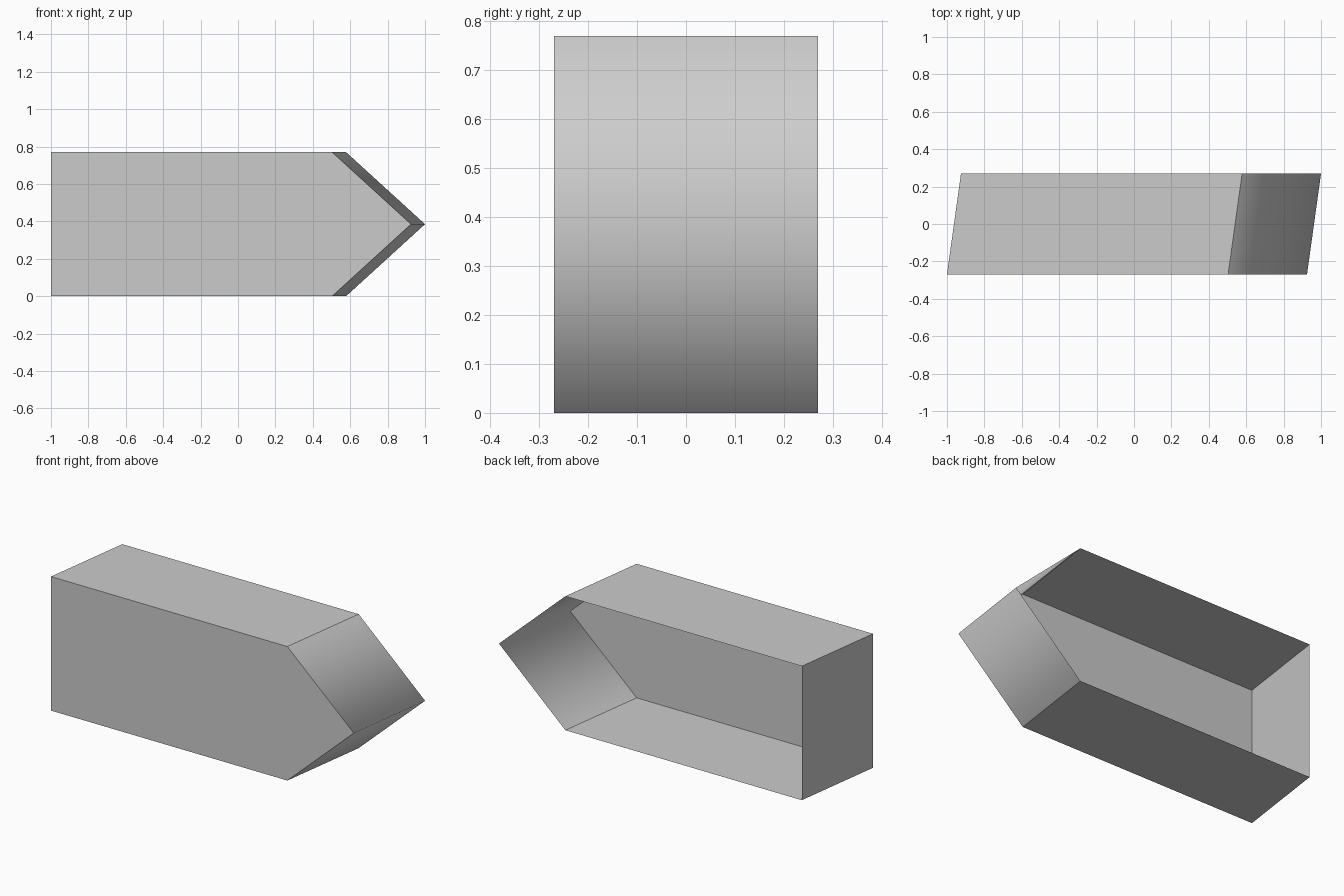
import bpy, bmesh
from mathutils import Vector

cube = bpy.data.objects.get("Cube")
if cube:
    bpy.data.objects.remove(cube, do_unlink=True)

grey = bpy.data.materials.new("light_grey")
grey.use_nodes = True
colour = (0.6, 0.6, 0.6, 1)
grey.diffuse_color = colour
grey.node_tree.nodes["Principled BSDF"].inputs["Base Color"].default_value = colour

DEPTH, HEIGHT, SHEAR = 0.54, 0.77, 0.075
SHOULDER, TIP = 0.503, 0.925

# Pointed front panel, counter-clockwise from the front
profile = [(-1, 0), (SHOULDER, 0), (TIP, HEIGHT / 2), (SHOULDER, HEIGHT), (-1, HEIGHT)]
bm = bmesh.new()
front = bm.faces.new([bm.verts.new((x, -DEPTH / 2, z)) for x, z in profile])

# Thin side walls swept back at a slant, leaving the back open
swept = bmesh.ops.extrude_edge_only(bm, edges=list(front.edges))
bmesh.ops.translate(bm, vec=Vector((SHEAR, DEPTH, 0)),
                    verts=[g for g in swept["geom"] if isinstance(g, bmesh.types.BMVert)])
bmesh.ops.recalc_face_normals(bm, faces=bm.faces)
front.normal_update()
if front.normal.y > 0:
    bmesh.ops.reverse_faces(bm, faces=bm.faces)

# Only the nose blends softly across its ridge; every other edge stays crisp
for face in bm.faces:
    face.smooth = face.calc_center_median().x > SHOULDER
for edge in bm.edges:
    edge.smooth = len(edge.link_faces) == 2 and all(f.smooth for f in edge.link_faces)

mesh = bpy.data.meshes.new("pointed_shell")
bm.to_mesh(mesh)
bm.free()
mesh.materials.append(grey)
shell = bpy.data.objects.new("pointed_shell", mesh)
bpy.context.collection.objects.link(shell)
